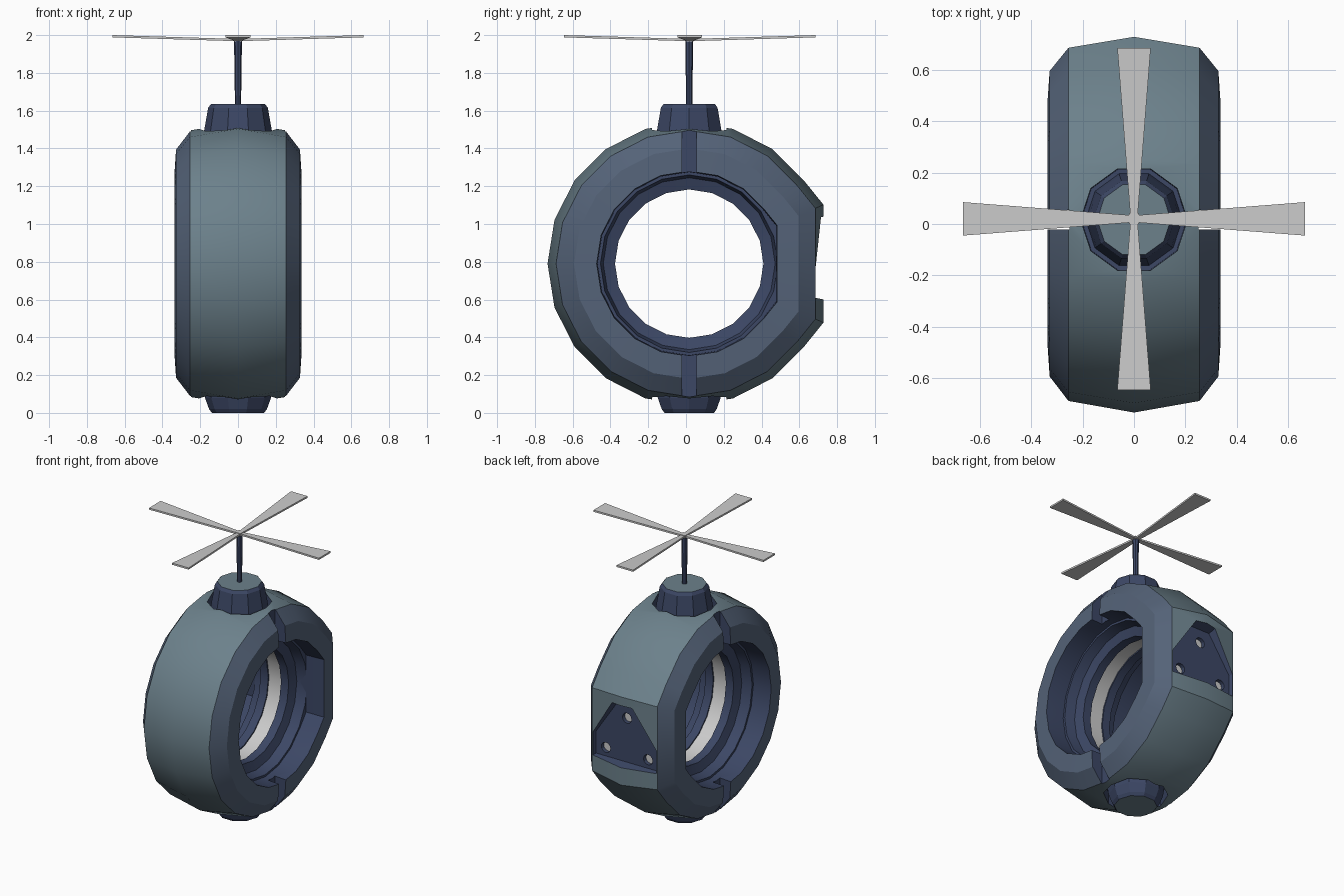
import bpy, bmesh
from math import sin, cos, radians, pi, tau
from mathutils import Matrix, Vector

if "Cube" in bpy.data.objects:
    bpy.data.objects.remove(bpy.data.objects["Cube"])

CY, CZ = 0.017, 0.79          # ring centre


def material(name, rgb):
    m = bpy.data.materials.new(name)
    m.diffuse_color = (*rgb, 1)
    m.use_nodes = True
    m.node_tree.nodes["Principled BSDF"].inputs["Base Color"].default_value = m.diffuse_color
    return m


TEAL = material("teal", (0.15, 0.22, 0.26))
SLATE = material("slate", (0.09, 0.125, 0.19))
NAVY = material("navy", (0.045, 0.063, 0.13))
MATS = [TEAL, SLATE, NAVY]


def finish(name, bm, mats=()):
    bmesh.ops.recalc_face_normals(bm, faces=bm.faces)
    me = bpy.data.meshes.new(name)
    bm.to_mesh(me)
    bm.free()
    ob = bpy.data.objects.new(name, me)
    bpy.context.collection.objects.link(ob)
    for m in mats:
        me.materials.append(m)
    return ob


def loft(bm, rings, side=2, end=2):
    """Bridge equal-sized rings of points and cap both ends."""
    vs = [[bm.verts.new(p) for p in r] for r in rings]
    n = len(vs[0])
    for a, b in zip(vs, vs[1:]):
        for i in range(n):
            j = (i + 1) % n
            bm.faces.new((a[i], a[j], b[j], b[i])).material_index = side
    for r in (vs[0], vs[-1]):
        bm.faces.new(r).material_index = end


def circle(r, z, n=10):
    return [(r * cos(tau * i / n), CY + r * sin(tau * i / n), z) for i in range(n)]


def box(bm, x0, x1, y0, y1, z0, z1):
    loft(bm, [[(x0, y0, z), (x1, y0, z), (x1, y1, z), (x0, y1, z)] for z in (z0, z1)])


def ring(name, profile, spokes, mats, index):
    """Sweep a closed (x, radius) profile round the x axis."""
    bm = bmesh.new()
    vs = [[bm.verts.new((x, CY + r * s * cos(radians(a)), CZ + r * s * sin(radians(a))))
           for x, r in profile] for a, s in spokes]
    n = len(profile)
    for k, a in enumerate(vs):
        b = vs[(k + 1) % len(vs)]
        for i in range(n):
            j = (i + 1) % n
            bm.faces.new((a[i], a[j], b[j], b[i])).material_index = index(i)
    return finish(name, bm, mats)


def cut(target, bm):
    cutter = finish("cutter", bm, MATS)
    cutter.hide_render = True
    mod = target.modifiers.new("cut", 'BOOLEAN')
    mod.operation, mod.solver, mod.object = 'DIFFERENCE', 'EXACT', cutter
    bpy.context.view_layer.objects.active = target
    bpy.ops.object.modifier_apply(modifier=mod.name)
    bpy.data.objects.remove(cutter)


def smooth(ob):
    bpy.ops.object.select_all(action='DESELECT')
    ob.select_set(True)
    bpy.context.view_layer.objects.active = ob
    bpy.ops.object.shade_smooth_by_angle(angle=radians(30))


# Outer shell: 20 sides, with a flat panel at the back
half = [(0.255, 0.705), (0.328, 0.61), (0.336, 0.49), (0.22, 0.485)]
profile = [(0, 0.75)] + half + [(-x, r) for x, r in reversed(half)]
spokes = [(23.7, 1.035)] + [(a, 1) for a in range(36, 325, 18)] + [(336.3, 1.035)]
shell = ring("shell", profile, spokes, MATS,
             lambda i: 0 if i in (0, 8) else 2 if i in (3, 4, 5) else 1)

# Seam slots on both sides
bm = bmesh.new()
for s in (-1, 1):
    for t in (-1, 1):
        x, z = sorted((s * 0.25, s * 0.5)), sorted((CZ + t * 0.3, CZ + t * 0.9))
        box(bm, *x, CY - 0.038, CY + 0.038, *z)
cut(shell, bm)

# Pockets round the top and bottom hubs
bm = bmesh.new()
loft(bm, [circle(0.205, 1.42), circle(0.215, 1.7)])
loft(bm, [circle(0.205, 0.16), circle(0.215, -0.2)])
cut(shell, bm)

# Triangular recess at the back
tri = [(0.08, 1.04), (0.262, 0.77), (0.262, 0.6)]
tri += [(-x, z) for x, z in reversed(tri)]
bm = bmesh.new()
loft(bm, [[(x * s, y, 0.78 + (z - 0.78) * s) for x, z in tri]
          for y, s in ((0.66, 0.92), (0.73, 1), (0.9, 1))])
cut(shell, bm)

# Three lamp holes and their grey lamps
bm, lamps = bmesh.new(), bmesh.new()
for x, z in ((0, 0.925), (0.165, 0.675), (-0.165, 0.675)):
    def disc(r, y):
        return [(x + r * cos(tau * i / 12), y, z + r * sin(tau * i / 12)) for i in range(12)]
    loft(bm, [disc(0.036, 0.62), disc(0.036, 0.7)])
    loft(lamps, [disc(0.034, 0.61), disc(0.034, 0.635)], 0, 0)
cut(shell, bm)
finish("lamps", lamps)
smooth(shell)

# Inner core ring and the grey band inside it
even = [(a, 1) for a in range(0, 360, 18)]
half = [(0.2, 0.56), (0.2, 0.47), (0.13, 0.455), (0.11, 0.393), (0.05, 0.393), (0.05, 0.41)]
core = ring("core_ring", half + [(-x, r) for x, r in reversed(half)], even, [NAVY], lambda i: 0)
band = ring("inner_band", [(0.05, 0.43), (0.05, 0.402), (-0.05, 0.402), (-0.05, 0.43)],
            even, [], lambda i: 0)
smooth(core)
smooth(band)

# Hubs at the top and bottom
for name, steps in (("top_hub", ((0.19, 1.40), (0.18, 1.49), (0.158, 1.615), (0.143, 1.635))),
                    ("bottom_hub", ((0.19, 0.18), (0.175, 0.08), (0.153, 0.02), (0.138, 0)))):
    bm = bmesh.new()
    loft(bm, [circle(r, z) for r, z in steps], 2, 0)
    finish(name, bm, MATS)

# Rotor stem
bm = bmesh.new()
loft(bm, [circle(0.016, 1.62, 8), circle(0.021, 1.975, 8)])
finish("rotor_stem", bm, MATS)

# Rotor blades and centre cap
bm = bmesh.new()
box(bm, -0.02, 0.02, -0.02, 0.02, 1.966, 1.984)
for k in range(4):
    turn = Matrix.Rotation(k * pi / 2, 3, 'Z')
    loft(bm, [[turn @ Vector((x, w * s, z + h)) for s, h in ((-1, 0), (1, 0), (1, 0.012), (-1, 0.012))]
              for x, w, z in ((0.01, 0.014, 1.968), (0.665, 0.065, 1.988))])
for f in bm.faces:
    f.material_index = 0
bmesh.ops.translate(bm, verts=bm.verts, vec=(0, 0.02, 0))
finish("rotor_blades", bm)
